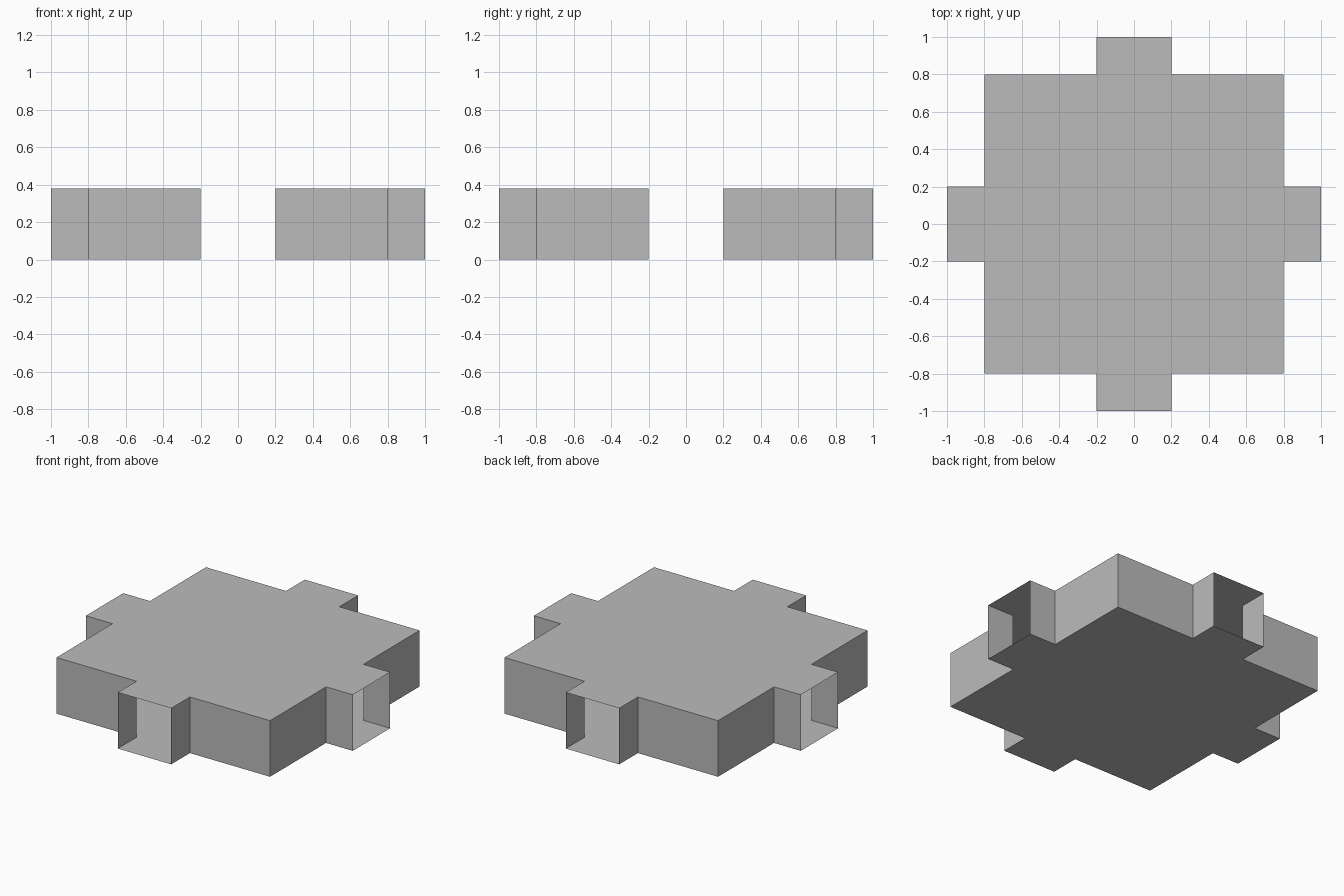
import bpy
import bmesh
from mathutils import Matrix, Vector

cube = bpy.data.objects.get("Cube")
if cube:
    bpy.data.objects.remove(cube, do_unlink=True)

REACH = 1.0      # centre to the open end of an arm
BODY = 0.8       # half width of the square body
ARM = 0.2        # half width of an arm
HEIGHT = 0.38

# Single plain grey
grey = bpy.data.materials.new("plain_grey")
grey.use_nodes = True
colour = (0.5, 0.5, 0.5, 1.0)
grey.diffuse_color = colour
grey.node_tree.nodes["Principled BSDF"].inputs["Base Color"].default_value = colour

# Quarter of the outline, turned four times around the centre
quarter = [(REACH, -ARM), (REACH, ARM), (BODY, ARM), (BODY, BODY), (ARM, BODY)]
outline = [Matrix.Rotation(math_turn, 3, 'Z') @ Vector((x, y, 0))
           for math_turn in (i * 1.5707963 for i in range(4))
           for x, y in quarter]

# Thin-walled junction: floor, ceiling and side walls
bm = bmesh.new()
floor = bm.faces.new([bm.verts.new(p) for p in outline])
ceiling = bmesh.ops.extrude_face_region(bm, geom=[floor], use_keep_orig=True)
raised = [v for v in ceiling["geom"] if isinstance(v, bmesh.types.BMVert)]
bmesh.ops.translate(bm, verts=raised, vec=(0, 0, HEIGHT))
bmesh.ops.recalc_face_normals(bm, faces=bm.faces[:])

# Open the four arm ends
ends = []
for face in bm.faces:
    centre = face.calc_center_median()
    if max(abs(centre.x), abs(centre.y)) > REACH - 0.01:
        ends.append(face)
bmesh.ops.delete(bm, geom=ends, context='FACES_ONLY')

mesh = bpy.data.meshes.new("corridor_junction")
bm.to_mesh(mesh)
bm.free()
mesh.materials.append(grey)
junction = bpy.data.objects.new("corridor_junction", mesh)
bpy.context.collection.objects.link(junction)
